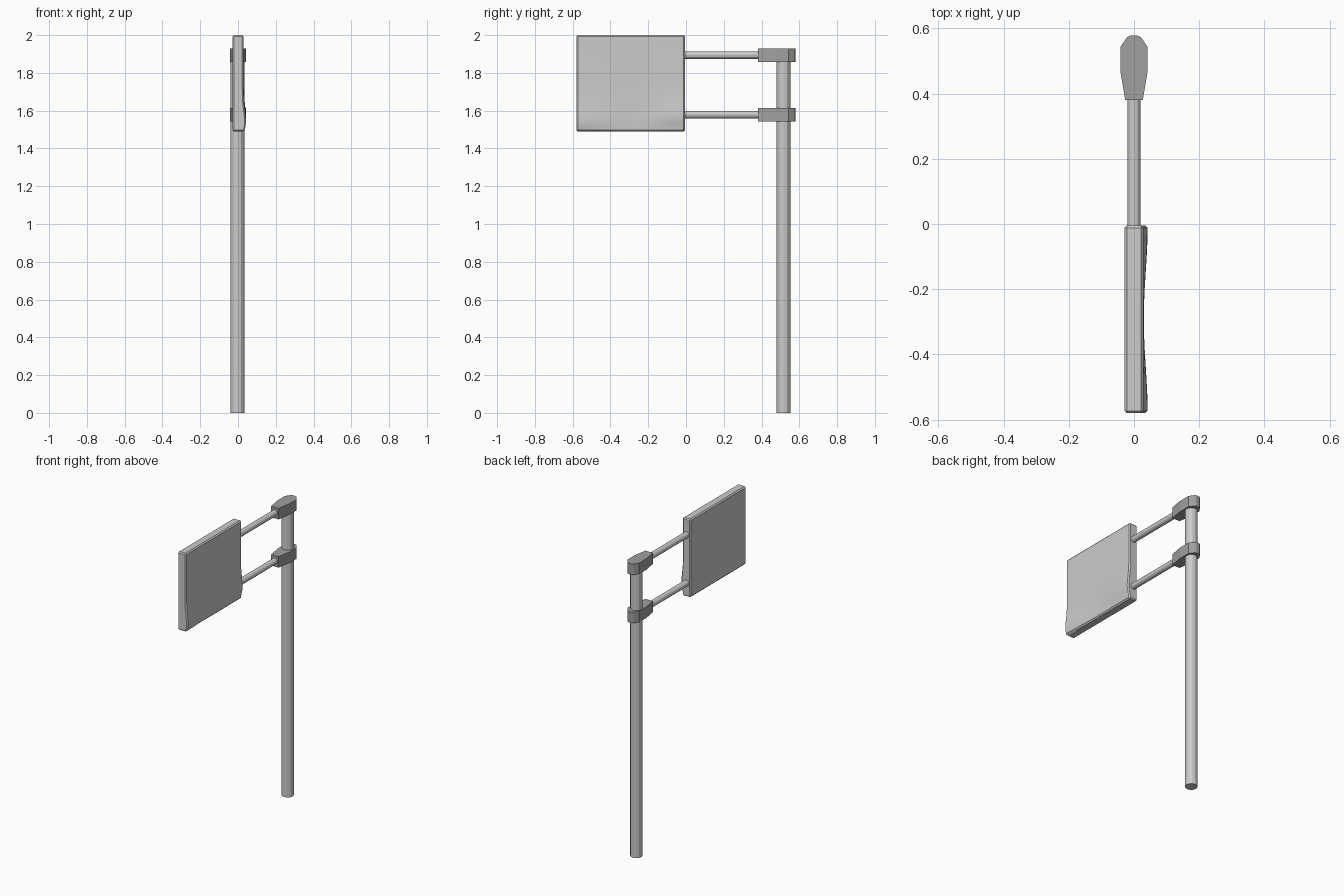
import bpy, bmesh, math
from mathutils import Matrix

if "Cube" in bpy.data.objects:
    bpy.data.objects.remove(bpy.data.objects["Cube"])

def add_object(name, bm, smooth=False):
    bmesh.ops.recalc_face_normals(bm, faces=bm.faces[:])
    mesh = bpy.data.meshes.new(name)
    bm.to_mesh(mesh)
    bm.free()
    ob = bpy.data.objects.new(name, mesh)
    bpy.context.collection.objects.link(ob)
    if smooth:
        bpy.ops.object.select_all(action='DESELECT')
        ob.select_set(True)
        bpy.context.view_layer.objects.active = ob
        bpy.ops.object.shade_smooth_by_angle(angle=math.radians(25))
    return ob

def rod(name, centre, radius, length, rotation=0.0):
    bm = bmesh.new()
    m = Matrix.Translation(centre) @ Matrix.Rotation(rotation, 4, 'X')
    bmesh.ops.create_cone(bm, cap_ends=True, segments=12, radius1=radius,
                          radius2=radius, depth=length, matrix=m)
    return add_object(name, bm)

def prism(name, half_outline, z0, z1):
    """Extrude an outline that is mirrored across x = 0."""
    outline = half_outline + [(-x, y) for x, y in reversed(half_outline)]
    bm = bmesh.new()
    face = bm.faces.new([bm.verts.new((x, y, z0)) for x, y in outline])
    ext = bmesh.ops.extrude_face_region(bm, geom=[face])
    bmesh.ops.translate(bm, vec=(0, 0, z1 - z0),
                        verts=[v for v in ext["geom"] if isinstance(v, bmesh.types.BMVert)])
    return add_object(name, bm)

# Upright post
rod("post", (-0.003, 0.516, 0.945), 0.037, 1.89)

# Two clamps, each holding a horizontal arm
dark = bpy.data.materials.new("dark_grey")
dark.diffuse_color = (0.35, 0.35, 0.35, 1)
dark.use_nodes = True
dark.node_tree.nodes["Principled BSDF"].inputs["Base Color"].default_value = dark.diffuse_color
clamp_outline = [(0.027, 0.38), (0.042, 0.47), (0.042, 0.543), (0.021, 0.573), (0.009, 0.579)]
for label, z in (("upper", 1.894), ("lower", 1.579)):
    clamp = prism(label + "_clamp", clamp_outline, z - 0.036, z + 0.036)
    clamp.data.materials.append(dark)
    rod(label + "_arm", (0, 0.195, z), 0.02, 0.45, math.pi / 2)

# Sign panel: flat back, dented lower front, lofted along y
def bulge(y, z):
    t = (y + 0.58) / 0.575
    peak = 1.535 + 0.035 * t
    amount = 0.007 + 0.006 * math.cos(2 * math.pi * t)
    width = 0.045 if z < peak else 0.09
    return amount * math.exp(-((z - peak) / width) ** 2)

bm = bmesh.new()
heights = [1.498, 1.515, 1.535, 1.555, 1.575, 1.6, 1.64, 1.69, 1.75, 1.992]
rings = []
for i in range(15):
    inset = 0.007 if i in (0, 14) else 0.0
    y = (-0.58, -0.573)[i] if i < 2 else -0.573 + 0.561 * (i - 1) / 12
    if i == 14:
        y = -0.005
    pts = [(0.029 + bulge(y, z) - inset, z) for z in heights]
    pts += [(0.022, 2.0 - inset), (-0.022, 2.0 - inset), (-0.029 + inset, 1.992),
            (-0.029 + inset, 1.498), (-0.022, 1.49 + inset), (0.022, 1.49 + inset)]
    rings.append([bm.verts.new((x, y, z)) for x, z in pts])
for a, b in zip(rings, rings[1:]):
    for k in range(len(a)):
        n = (k + 1) % len(a)
        bm.faces.new((a[k], a[n], b[n], b[k]))
bm.faces.new(rings[0])
bm.faces.new(rings[-1])
add_object("sign_panel", bm, smooth=True)
